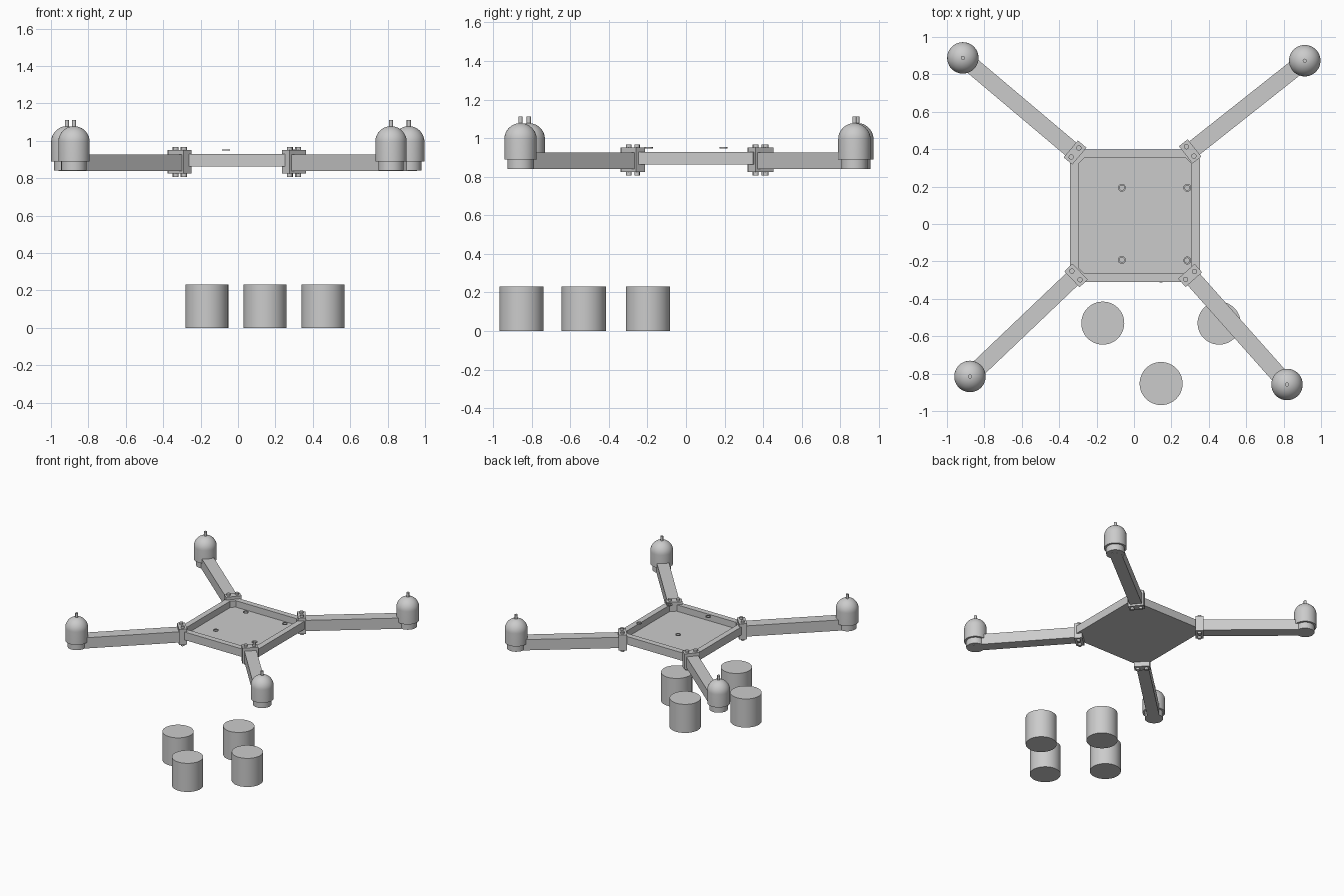
import bpy, bmesh, math
from mathutils import Vector, Matrix

if "Cube" in bpy.data.objects:
    bpy.data.objects.remove(bpy.data.objects["Cube"])


def finish(name, bm, smooth=False):
    bmesh.ops.recalc_face_normals(bm, faces=bm.faces)
    me = bpy.data.meshes.new(name)
    bm.to_mesh(me)
    bm.free()
    ob = bpy.data.objects.new(name, me)
    bpy.context.collection.objects.link(ob)
    if smooth:
        bpy.ops.object.select_all(action='DESELECT')
        ob.select_set(True)
        bpy.context.view_layer.objects.active = ob
        bpy.ops.object.shade_smooth_by_angle(angle=math.radians(35))
    return ob


def lathe(name, profile, x, y, segs=48):
    """Revolve (radius, z) points around a vertical axis at x, y."""
    bm = bmesh.new()
    vs = [bm.verts.new((r, 0, z)) for r, z in profile]
    es = [bm.edges.new(p) for p in zip(vs, vs[1:])]
    bmesh.ops.spin(bm, geom=vs + es, axis=(0, 0, 1), cent=(0, 0, 0),
                   angle=2 * math.pi, steps=segs)
    bmesh.ops.remove_doubles(bm, verts=bm.verts, dist=1e-5)
    ob = finish(name, bm, True)
    ob.location = (x, y, 0)
    return ob


def box(name, center, size, angle):
    bm = bmesh.new()
    m = (Matrix.Translation(center) @ Matrix.Rotation(angle, 4, 'Z')
         @ Matrix.Diagonal((*size, 1)))
    bmesh.ops.create_cube(bm, size=1, matrix=m)
    return finish(name, bm)


def octagon(bm, inset, z, chamfer):
    """Ring of the tray outline, with clipped corners."""
    x0, x1, y0, y1 = -.342 + inset, .353 - inset, -.31 + inset, .398 - inset
    c = chamfer
    pts = [(x0 + c, y0), (x1 - c, y0), (x1, y0 + c), (x1, y1 - c),
           (x1 - c, y1), (x0 + c, y1), (x0, y1 - c), (x0, y0 + c)]
    return [bm.verts.new((x, y, z)) for x, y in pts]


# shallow tray body
bm = bmesh.new()
rings = [octagon(bm, 0, .863, .05), octagon(bm, 0, .928, .05),
         octagon(bm, .046, .928, .03), octagon(bm, .046, .876, .03)]
for a, b in zip(rings, rings[1:]):
    for i in range(8):
        j = (i + 1) % 8
        bm.faces.new((a[i], a[j], b[j], b[i]))
bm.faces.new(rings[0])
bm.faces.new(rings[-1])
finish("tray_body", bm)

# four arms, each with clamp, bolts and motor
corners = {
    "back_left": ((-.315, .382), (-.915, .888)),
    "back_right": ((.300, .388), (.913, .873)),
    "front_left": ((-.310, -.275), (-.877, -.815)),
    "front_right": ((.300, -.275), (.818, -.858)),
}
for name, (clamp, motor) in corners.items():
    c, m = Vector(clamp), Vector(motor)
    d = (m - c).normalized()
    side = Vector((-d.y, d.x))
    ang = math.atan2(d.y, d.x)

    # arm
    start, end = c - d * .025, m + d * .02
    mid = (start + end) / 2
    box(name + "_arm", (mid.x, mid.y, .8825), ((end - start).length, .09, .087), ang)

    # clamp block and its two bolts
    box(name + "_clamp", (c.x, c.y, .8875), (.06, .118, .127), ang)
    for i, s in enumerate((-.032, .032)):
        p = c + side * s
        lathe(f"{name}_bolt_{i + 1}",
              [(0, .807), (.014, .807), (.014, .966), (0, .966)], p.x, p.y, 16)

    # motor with dome, then shaft
    r = .084
    dome = [(r * math.cos(t), .994 + r * math.sin(t))
            for t in [k * math.pi / 24 for k in range(12)]]
    lathe(name + "_motor",
          [(0, .84), (.068, .84), (.068, .89), (r, .89)] + dome + [(0, .994 + r)],
          m.x, m.y)
    lathe(name + "_shaft", [(0, 1.06), (.011, 1.06), (.011, 1.112), (0, 1.112)],
          m.x, m.y, 16)

# thin mounting rings above the tray
for i, (x, y) in enumerate([(-.065, .194), (.285, .194), (-.065, -.192), (.285, -.195)]):
    lathe(f"mounting_ring_{i + 1}",
          [(.013, .947), (.021, .947), (.021, .953), (.013, .953), (.013, .947)], x, y, 24)

# loose cylinders on the ground
for i, (x, y) in enumerate([(-.167, -.53), (.455, -.53), (.145, -.853), (.145, -.197)]):
    lathe(f"ground_cylinder_{i + 1}",
          [(0, 0), (.115, 0), (.115, .232), (0, .232)], x, y)
